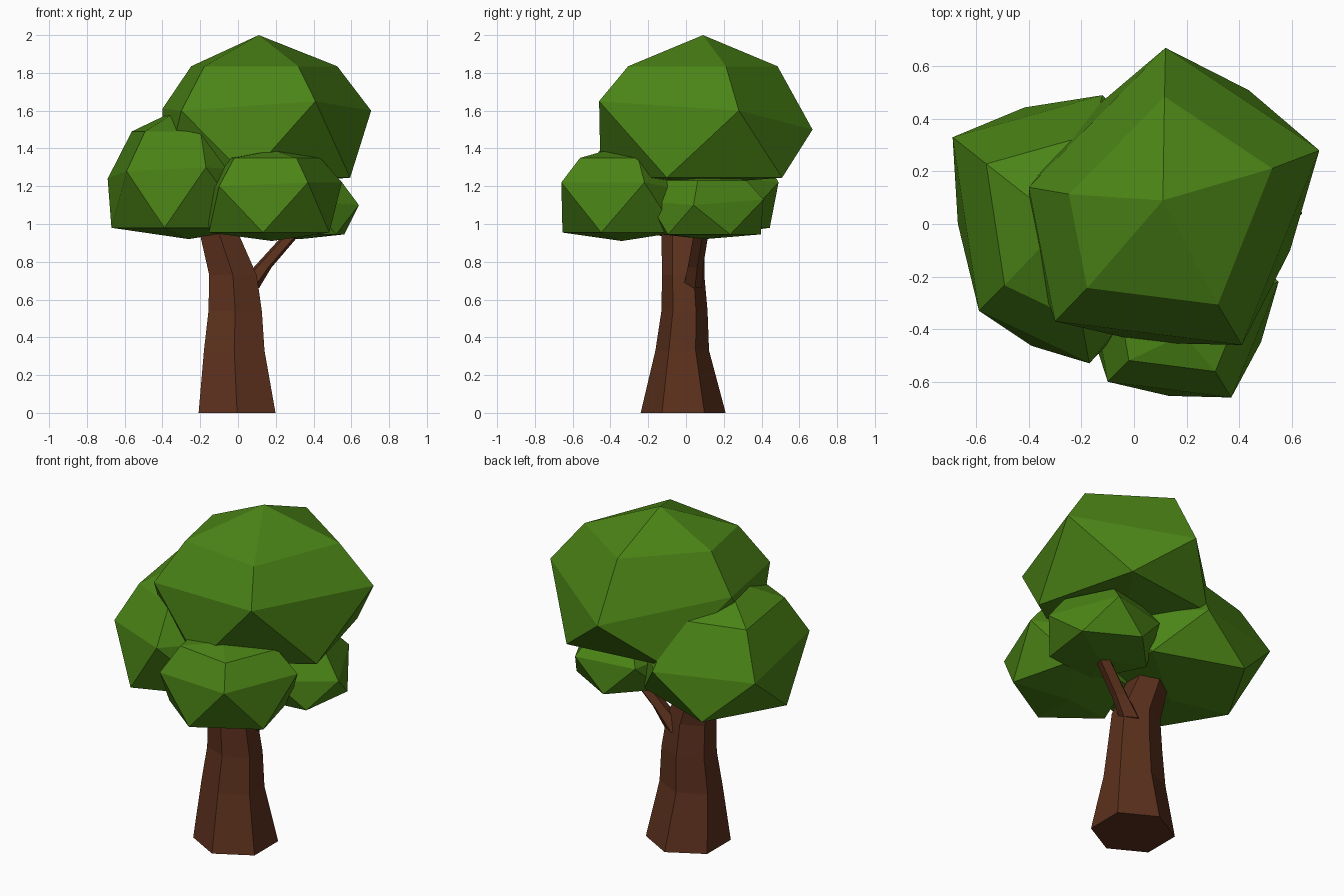
import bpy
from math import sin, cos, pi
from mathutils import Vector

if "Cube" in bpy.data.objects:
    bpy.data.objects.remove(bpy.data.objects["Cube"])


def material(name, colour):
    m = bpy.data.materials.new(name)
    m.diffuse_color = colour
    m.use_nodes = True
    m.node_tree.nodes["Principled BSDF"].inputs["Base Color"].default_value = m.diffuse_color
    return m


leaf = material("leaf_green", (0.07, 0.23, 0.008, 1))
bark = material("bark_brown", (0.105, 0.030, 0.012, 1))


def add_mesh(name, verts, faces, mat):
    me = bpy.data.meshes.new(name)
    me.from_pydata(verts, [], faces)
    me.materials.append(mat)
    ob = bpy.data.objects.new(name, me)
    bpy.context.collection.objects.link(ob)
    return ob


def lobe(name, top, bottom, crown_z, skirt_z, belt, inset=0.7, flare=1.08):
    """Faceted leaf lobe: five belt points; crown and skirt rings derive from them."""
    belt = [Vector(p) for p in belt]
    c = sum(belt, Vector()) / 5
    crown, skirt = [], []
    for i, p in enumerate(belt):
        q = c + (p - c) * inset
        crown.append((q.x, q.y, crown_z))
        m = c + ((p + belt[(i + 1) % 5]) / 2 - c) * flare
        skirt.append((m.x, m.y, skirt_z))
    verts = [top] + crown + [tuple(p) for p in belt] + skirt + [bottom]
    faces = []
    for i in range(5):
        j = (i + 1) % 5
        faces += [(0, 1 + i, 1 + j),
                  (1 + i, 6 + i, 6 + j, 1 + j),
                  (6 + i, 11 + i, 6 + j),
                  (6 + j, 11 + i, 11 + j),
                  (11 + i, 16, 11 + j)]
    add_mesh(name, verts, faces, leaf)


def limb(name, sections, sides, start=0.0):
    """Loft of horizontal polygons given as (x, y, z, radius_x, radius_y)."""
    verts, faces = [], []
    for x, y, z, rx, ry in sections:
        for k in range(sides):
            a = start + 2 * pi * k / sides
            verts.append((x + rx * cos(a), y + ry * sin(a), z))
    for s in range(len(sections) - 1):
        for k in range(sides):
            a, b = s * sides + k, s * sides + (k + 1) % sides
            faces.append((a, b, b + sides, a + sides))
    faces.append(tuple(reversed(range(sides))))
    faces.append(tuple(range(len(verts) - sides, len(verts))))
    add_mesh(name, verts, faces, bark)


# Trunk, leaning left above the fork
limb("trunk", [(-0.005, -0.015, 0, 0.235, 0.225),
               (-0.02, -0.02, 0.33, 0.185, 0.142),
               (-0.015, -0.008, 0.54, 0.163, 0.122),
               (-0.027, -0.015, 0.73, 0.145, 0.112),
               (-0.10, -0.015, 0.95, 0.118, 0.115),
               (-0.14, -0.015, 1.06, 0.105, 0.10)], 6, pi / 6)

# Side branch reaching to the right
limb("branch", [(0.04, 0.03, 0.66, 0.075, 0.055),
                (0.13, 0.045, 0.77, 0.05, 0.045),
                (0.36, 0.09, 1.03, 0.042, 0.042)], 5, pi / 10)

# Leaf lobes
lobe("top_foliage", (0.11, 0.09, 2.0), (0.11, 0.05, 1.21), 1.835, 1.245,
     [(0.705, 0.28, 1.60), (0.12, 0.67, 1.50), (-0.40, 0.14, 1.61),
      (-0.30, -0.37, 1.60), (0.41, -0.46, 1.65)])
lobe("left_foliage", (-0.27, 0.0, 1.63), (-0.26, 0.0, 0.92), 1.49, 0.98,
     [(0.25, 0.0, 1.27), (-0.12, 0.49, 1.22), (-0.69, 0.33, 1.24),
      (-0.59, -0.33, 1.28), (-0.17, -0.53, 1.30)])
lobe("front_foliage", (0.19, -0.42, 1.39), (0.18, -0.34, 0.91), 1.35, 0.955,
     [(0.55, -0.22, 1.22), (0.18, 0.08, 1.16), (-0.16, -0.25, 1.18),
      (-0.10, -0.60, 1.20), (0.37, -0.66, 1.22)])
lobe("right_foliage", (0.33, 0.10, 1.29), (0.33, 0.10, 0.92), 1.23, 0.945,
     [(0.64, 0.04, 1.10), (0.45, 0.41, 1.13), (0.10, 0.34, 1.12),
      (0.03, -0.03, 1.12), (0.37, -0.20, 1.12)])
